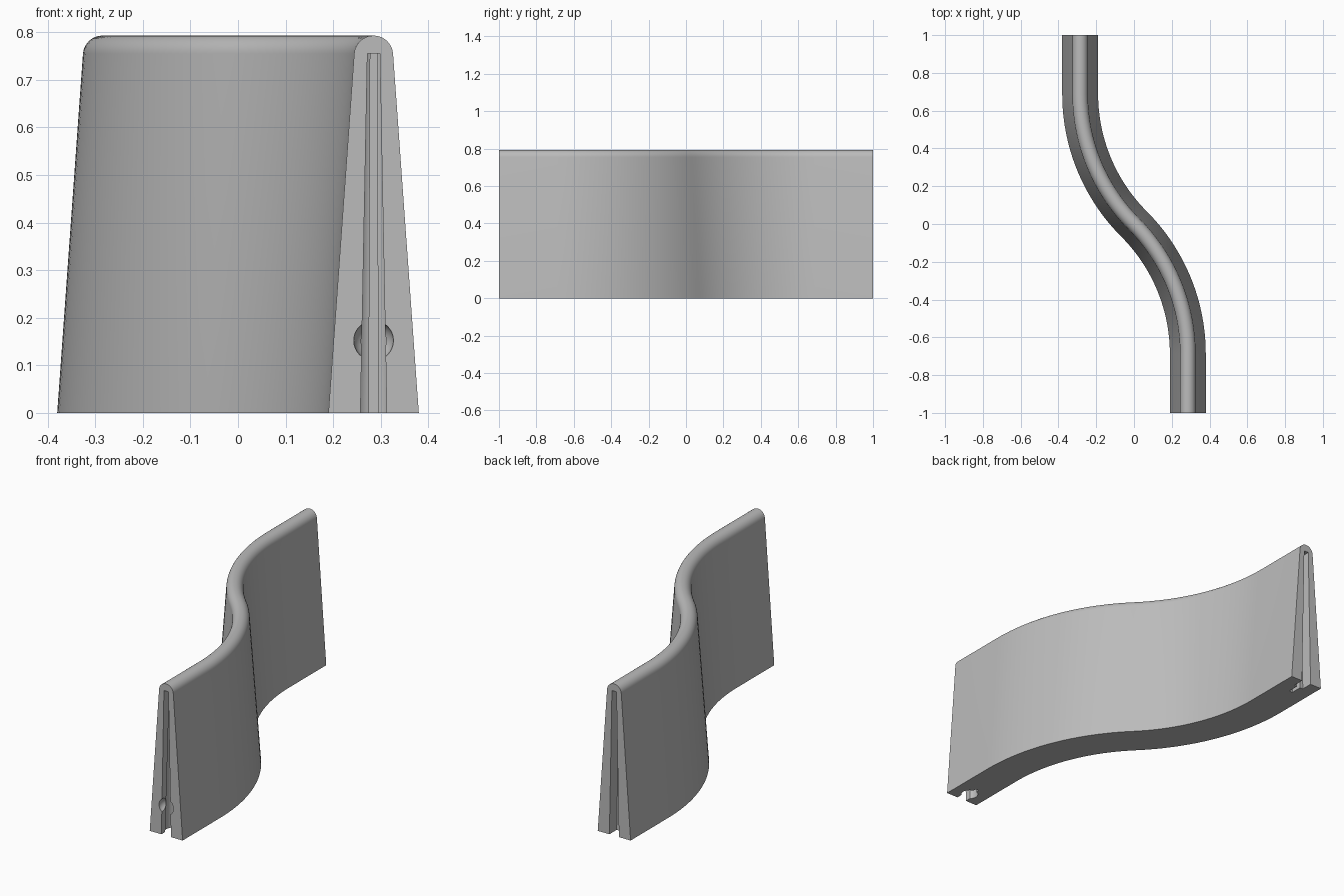
import bpy, bmesh, math
from mathutils import Vector, Matrix

cube = bpy.data.objects.get("Cube")
if cube:
    bpy.data.objects.remove(cube, do_unlink=True)

OFFSET = 0.285                    # sideways shift of the straight ends
ANGLE = math.radians(45)
RADIUS = OFFSET / (1 - math.cos(ANGLE))
BEND = RADIUS * math.sin(ANGLE)   # length of each bend along y
HALF_BASE, CAP_R, HEIGHT = 0.095, 0.041, 0.793

grey = bpy.data.materials.new("plain grey")
grey.use_nodes = True
colour = (0.5, 0.5, 0.5, 1)
grey.diffuse_color = colour
grey.node_tree.nodes["Principled BSDF"].inputs["Base Color"].default_value = colour


def make_object(name, bm):
    bmesh.ops.recalc_face_normals(bm, faces=bm.faces)
    mesh = bpy.data.meshes.new(name)
    bm.to_mesh(mesh)
    bm.free()
    mesh.materials.append(grey)
    obj = bpy.data.objects.new(name, mesh)
    bpy.context.collection.objects.link(obj)
    return obj


def wall_path(steps=24):
    """S-shaped centre line as (point, heading away from +y)."""
    half = [(Vector((OFFSET, -1, 0)), 0)]
    for i in range(steps + 1):
        a = ANGLE * i / steps
        half.append((Vector((OFFSET - RADIUS * (1 - math.cos(a)),
                             -BEND + RADIUS * math.sin(a), 0)), a))
    return half + [(-p, a) for p, a in reversed(half[:-1])]


def wall_profile(steps=16):
    """Tapered section with a rounded crest."""
    slope = math.atan2(HALF_BASE - CAP_R, HEIGHT - CAP_R)
    pts = [(HALF_BASE, 0)]
    for i in range(steps + 1):
        a = slope + (math.pi - 2 * slope) * i / steps
        pts.append((CAP_R * math.cos(a), HEIGHT - CAP_R + CAP_R * math.sin(a)))
    return pts + [(-HALF_BASE, 0)]


# Wall swept along the path
bm = bmesh.new()
rings = []
for p, a in wall_path():
    side = Vector((math.cos(a), math.sin(a), 0))
    rings.append([bm.verts.new(p + side * u + Vector((0, 0, z)))
                  for u, z in wall_profile()])
for r0, r1 in zip(rings, rings[1:]):
    for i in range(len(r0)):
        j = (i + 1) % len(r0)
        bm.faces.new((r0[i], r0[j], r1[j], r1[i]))
bm.faces.new(rings[0])
bm.faces.new(rings[-1])
wall = make_object("wavy_wall", bm)

SLOT_TOP, BELOW = 0.755, -0.02


def slot(bm, w0, w1, d0, d1):
    """Upright slot narrowing to the top, from depth d0 to d1."""
    ends = [[bm.verts.new((OFFSET + s * w, -1 + d, z))
             for s, w, z in ((-1, w0, BELOW), (1, w0, BELOW),
                             (1, w1, SLOT_TOP), (-1, w1, SLOT_TOP))]
            for d in (d0, d1)]
    for i in range(4):
        j = (i + 1) % 4
        bm.faces.new((ends[0][i], ends[0][j], ends[1][j], ends[1][i]))
    bm.faces.new(ends[0])
    bm.faces.new(ends[1])


def neck(bm):
    slot(bm, 0.028, 0.013, -0.02, 0.06)


def slit(bm):
    slot(bm, 0.010, 0.007, 0.06, 0.12)


def channel(bm):
    bmesh.ops.create_cone(
        bm, cap_ends=True, segments=32, radius1=0.042, radius2=0.021,
        depth=SLOT_TOP - BELOW,
        matrix=Matrix.Translation((OFFSET, -0.938, (SLOT_TOP + BELOW) / 2)))


def detent(bm):
    bmesh.ops.create_uvsphere(
        bm, u_segments=32, v_segments=16, radius=0.042,
        matrix=Matrix.Translation((OFFSET, -0.997, 0.152)))


# Keyed joint cut into both ends
cutters = []
for turn in (0, math.pi):
    for build in (neck, slit, channel, detent):
        bm = bmesh.new()
        build(bm)
        bm.transform(Matrix.Rotation(turn, 4, "Z"))
        cutter = make_object("joint_cutter", bm)
        cutter.hide_render = True
        cutters.append(cutter)
        mod = wall.modifiers.new("joint cut", "BOOLEAN")
        mod.operation = "DIFFERENCE"
        mod.solver = "EXACT"
        mod.object = cutter

# Bake the cuts and drop the cutters
bpy.context.view_layer.update()
graph = bpy.context.evaluated_depsgraph_get()
baked = bpy.data.meshes.new_from_object(wall.evaluated_get(graph))
wall.modifiers.clear()
wall.data = baked
for cutter in cutters:
    bpy.data.objects.remove(cutter, do_unlink=True)

bpy.ops.object.select_all(action="DESELECT")
wall.select_set(True)
bpy.context.view_layer.objects.active = wall
bpy.ops.object.shade_smooth_by_angle(angle=math.radians(30))
